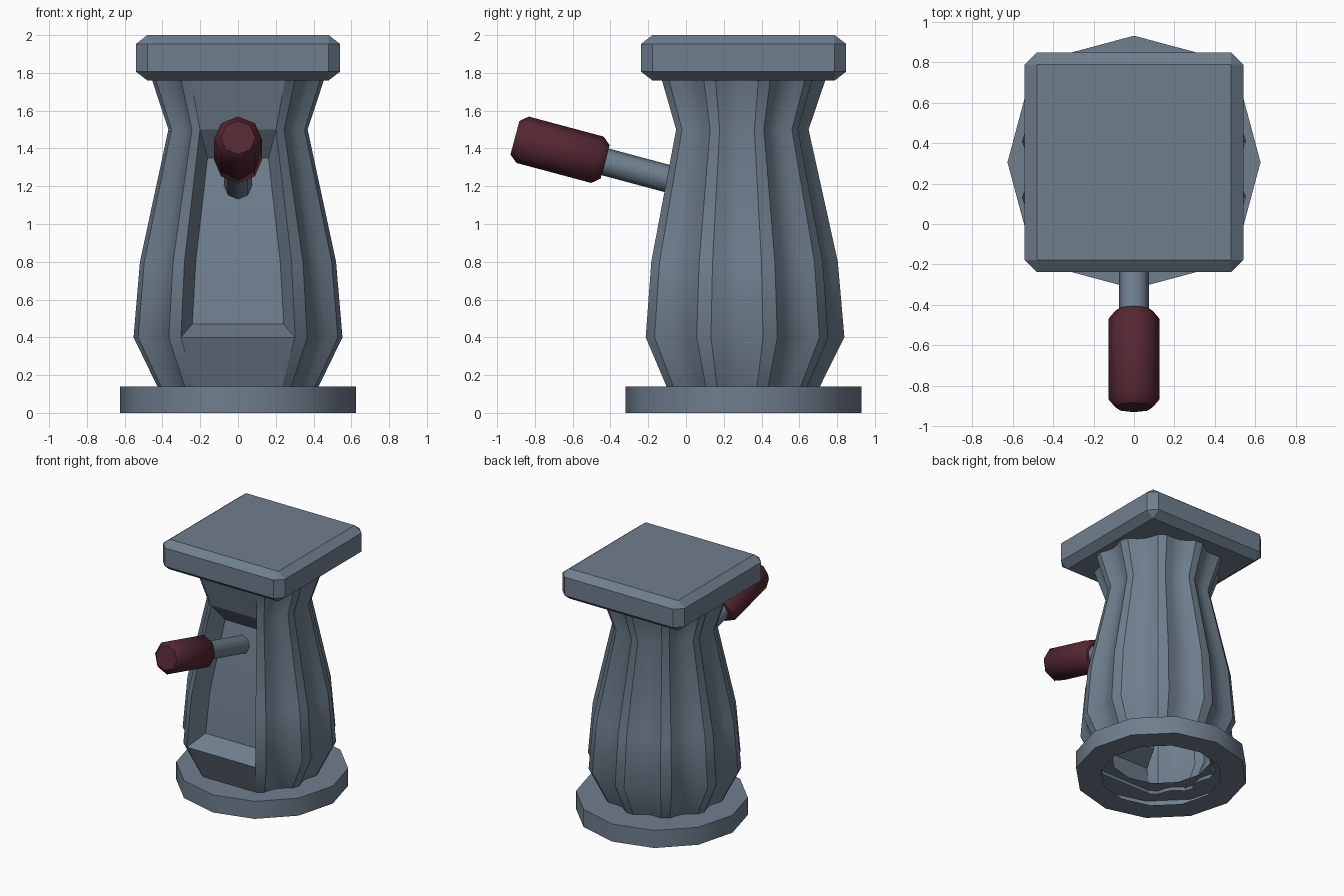
import bpy, bmesh, math
from mathutils import Matrix

if "Cube" in bpy.data.objects:
    bpy.data.objects.remove(bpy.data.objects["Cube"])


def material(name, rgb):
    m = bpy.data.materials.new(name)
    m.diffuse_color = (*rgb, 1)
    m.use_nodes = True
    m.node_tree.nodes["Principled BSDF"].inputs["Base Color"].default_value = m.diffuse_color
    return m


steel = material("blue grey metal", (0.16, 0.21, 0.27))
red = material("dark red grip", (0.09, 0.02, 0.032))


def add_object(name, bm, mat):
    mesh = bpy.data.meshes.new(name)
    bm.to_mesh(mesh)
    bm.free()
    mesh.materials.append(mat)
    ob = bpy.data.objects.new(name, mesh)
    bpy.context.collection.objects.link(ob)
    return ob


def lathe(name, profile, sides, mat, matrix, capped=True):
    """Spin (radius, height) points, listed bottom to top on the outside."""
    bm = bmesh.new()
    rings = []
    for r, z in profile:
        ring = []
        for i in range(sides):
            a = 2 * math.pi * i / sides
            ring.append(bm.verts.new((r * math.cos(a), r * math.sin(a), z)))
        rings.append(ring)
    for lo, hi in zip(rings, rings[1:]):
        for i in range(sides):
            j = (i + 1) % sides
            bm.faces.new((lo[i], lo[j], hi[j], hi[i]))
    if capped:
        bm.faces.new(rings[0][::-1])
        bm.faces.new(rings[-1])
    bm.transform(matrix)
    ob = add_object(name, bm, mat)
    ob.data.shade_smooth()
    ob.data.set_sharp_from_angle(angle=math.radians(50))
    return ob


# Twelve-sided foot ring, open in the middle
lathe("base_ring", [(0.44, 0), (0.625, 0), (0.625, 0.14), (0.36, 0.14)], 12,
      steel, Matrix.Translation((0, 0.305, 0)), capped=False)

# Chamfered square top slab
bm = bmesh.new()
bmesh.ops.create_cube(bm, size=1, matrix=Matrix.Diagonal((1.08, 1.085, 0.31, 1)))
bmesh.ops.bevel(bm, geom=bm.edges[:], offset=0.06, segments=1, affect='EDGES')
bm.transform(Matrix.Translation((0, 0.305, 1.88)) @ Matrix.Diagonal((1, 1, 0.24 / 0.31, 1)))
add_object("top_slab", bm, steel)

# Fluted column: nine ribs with concave flutes, the tenth rib replaced by a front window
CY, HALF, SEGS, DEPTH = 0.27, 4, 4, 0.10
section = []   # (angle, radius factor, strip id of the face that follows)
for k in range(9):
    rib = -54 + 36 * k
    section += [(rib - HALF, 1, 2 * k), (rib + HALF, 1, 2 * k + 1)]
    if k < 8:
        for s in range(1, SEGS):
            t = s / SEGS
            section.append((rib + HALF + t * (36 - 2 * HALF),
                            1 - DEPTH * math.sin(math.pi * t), 2 * k + 1))

bm = bmesh.new()
strip = {}


def face(verts, sid):
    strip[bm.faces.new(verts)] = sid


rings = []
for R, z in [(0.42, 0.10), (0.57, 0.40), (0.535, 0.80), (0.38, 1.50), (0.475, 1.78)]:
    rings.append([bm.verts.new((R * f * math.cos(math.radians(a)),
                                CY + R * f * math.sin(math.radians(a)), z))
                  for a, f, _ in section])
for lo, hi in zip(rings, rings[1:]):
    for i in range(len(section) - 1):
        face((lo[i], lo[i + 1], hi[i + 1], hi[i]), section[i][2])

# Front panels below and above the window
for n, lo, hi in (("low", rings[0], rings[1]), ("high", rings[3], rings[4])):
    face((lo[-1], lo[0], hi[0], hi[-1]), n)

# Recessed window with sloping sides
left = [r[-1] for r in rings[1:4]]
right = [r[0] for r in rings[1:4]]
inner_l, inner_r = [], []
for v, z, inset, push in zip(right, (0.47, 0.80, 1.35), (0.06, 0.06, 0.04), (0.15, 0.15, 0.12)):
    x, y = v.co.x - inset, v.co.y + push
    inner_l.append(bm.verts.new((-x, y, z)))
    inner_r.append(bm.verts.new((x, y, z)))
for k in range(2):
    face((left[k], inner_l[k], inner_l[k + 1], left[k + 1]), "left")
    face((inner_r[k], right[k], right[k + 1], inner_r[k + 1]), "right")
    face((inner_l[k], inner_r[k], inner_r[k + 1], inner_l[k + 1]), "back")
face((left[0], right[0], inner_r[0], inner_l[0]), "sill")
face((inner_l[2], inner_r[2], right[2], left[2]), "head")

# Smooth along each strip, sharp between strips
for f in bm.faces:
    f.smooth = True
for e in bm.edges:
    e.smooth = len({strip[f] for f in e.link_faces}) == 1
add_object("fluted_column", bm, steel)

# Tilted lever and its grip, eight-sided
tilt = Matrix.Translation((0, -0.667, 1.393)) @ Matrix.Rotation(math.radians(75), 4, 'X')
lathe("lever_shaft", [(0.073, -0.80), (0.073, -0.15)], 8, steel, tilt)
lathe("lever_grip", [(0.092, -0.247), (0.127, -0.205), (0.127, 0.205), (0.092, 0.247)],
      8, red, tilt)
